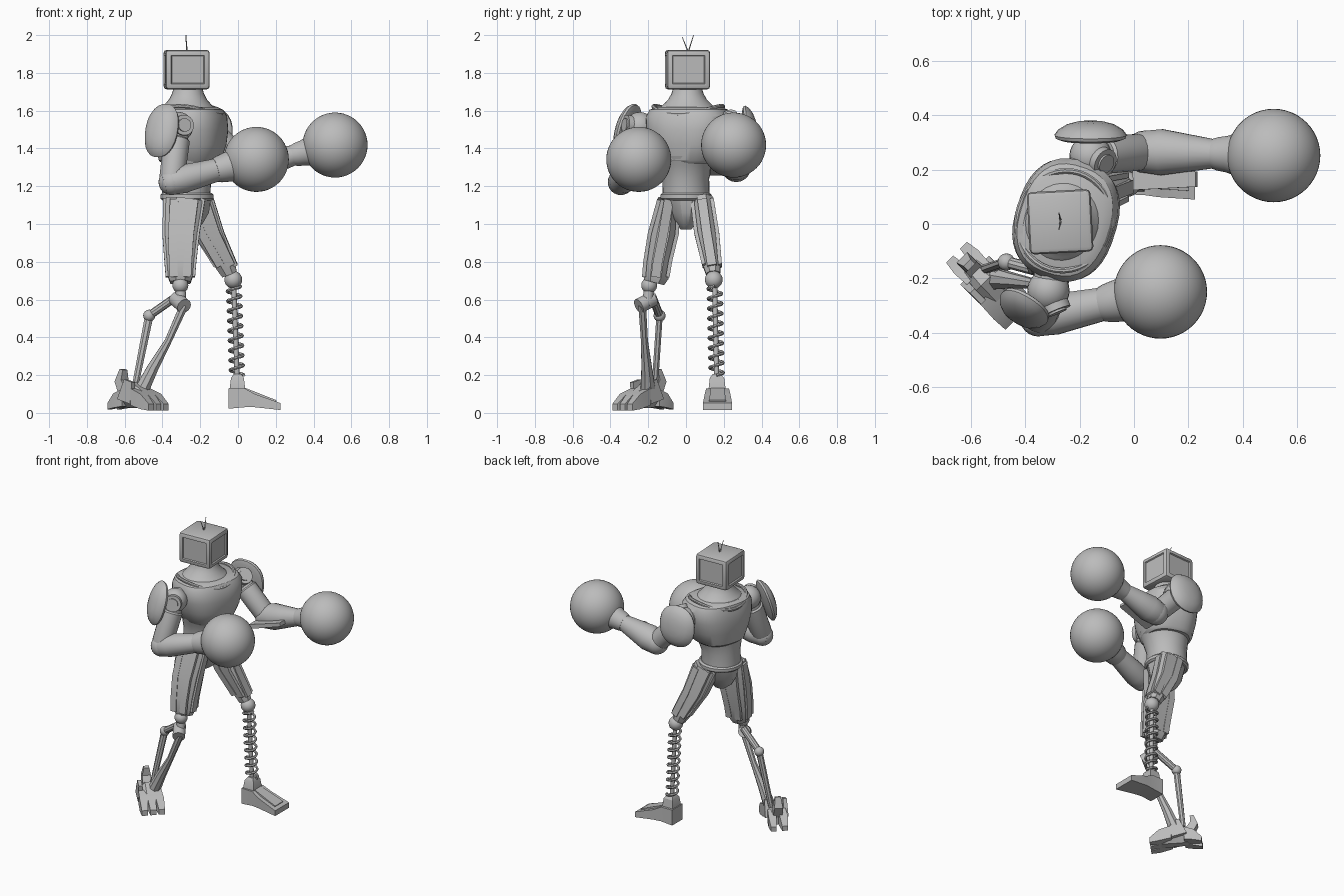
import bpy, bmesh, math
from mathutils import Vector as V, Matrix

old = bpy.data.objects.get("Cube")
if old:
    bpy.data.objects.remove(old)

grey = bpy.data.materials.new("plain grey")
grey.use_nodes = True
grey.diffuse_color = (0.5, 0.5, 0.5, 1)
grey.node_tree.nodes["Principled BSDF"].inputs["Base Color"].default_value = (0.5, 0.5, 0.5, 1)
parts = []


def finish(name, bm):
    bmesh.ops.recalc_face_normals(bm, faces=bm.faces)
    mesh = bpy.data.meshes.new(name)
    bm.to_mesh(mesh)
    bm.free()
    mesh.materials.append(grey)
    obj = bpy.data.objects.new(name, mesh)
    bpy.context.collection.objects.link(obj)
    parts.append(obj)
    return obj


def loft(name, rings, sides=20, ref=(1, 0, 0), axis=None, power=1):
    """Skin rings of (centre, radius along ref, radius across) into a capped solid."""
    bm = bmesh.new()
    pts = [V(r[0]) for r in rings]
    grow = math.sqrt(2) if sides == 4 else 1
    loops = []
    for i, (_, ra, rb) in enumerate(rings):
        n = V(axis) if axis else pts[min(i + 1, len(pts) - 1)] - pts[max(i - 1, 0)]
        n.normalize()
        a = (V(ref) - n * n.dot(V(ref))).normalized()
        b = n.cross(a)
        loop = []
        for k in range(sides):
            t = 2 * math.pi * (k + 0.5) / sides
            c, s = (math.copysign(abs(q) ** power, q) for q in (math.cos(t), math.sin(t)))
            loop.append(bm.verts.new(pts[i] + a * c * ra * grow + b * s * rb * grow))
        loops.append(loop)
    for lo, hi in zip(loops, loops[1:]):
        for k in range(sides):
            j = (k + 1) % sides
            bm.faces.new((lo[k], lo[j], hi[j], hi[k]))
    bm.faces.new(loops[0][::-1])
    bm.faces.new(loops[-1])
    return finish(name, bm)


def rod(name, a, b, ra, rb=None, sides=20):
    ref = (0, 1, 0) if abs(b[1] - a[1]) < 0.8 * (V(b) - V(a)).length else (0, 0, 1)
    return loft(name, [(a, ra, ra), (b, rb or ra, rb or ra)], sides, ref)


def ball(name, c, r, seg=24):
    bm = bmesh.new()
    bmesh.ops.create_uvsphere(bm, u_segments=seg, v_segments=seg // 2, radius=r,
                              matrix=Matrix.Translation(c))
    return finish(name, bm)


def pad(name, c, n, high, wide):
    n = V(n).normalized()
    steps = [(-0.02, 0.8), (-0.012, 0.97), (0, 1), (0.018, 0.9), (0.036, 0.68), (0.047, 0.4), (0.05, 0.1)]
    loft(name, [(V(c) + n * d, high * s, wide * s) for d, s in steps], 24, (0, 0, 1), power=0.9)


# Head: monitor-like box with recessed sides, two aerials
bm = bmesh.new()
bmesh.ops.create_cube(bm, size=1, matrix=Matrix.Translation((-0.272, 0.008, 1.817))
                      @ Matrix.Rotation(math.radians(3), 4, 'Z') @ Matrix.Diagonal((0.235, 0.23, 0.21, 1)))
bmesh.ops.bevel(bm, geom=bm.edges[:], offset=0.018, segments=2, profile=0.5, affect='EDGES')
bm.normal_update()
walls = [f for f in bm.faces if abs(f.normal.z) < 0.1 and f.calc_area() > 0.02]
bmesh.ops.inset_individual(bm, faces=walls, thickness=0.016, depth=0)
bmesh.ops.inset_individual(bm, faces=walls, thickness=0.006, depth=-0.008)
finish("head", bm)
for y, z in ((0.04, 2.0), (-0.02, 1.99)):
    rod("aerial", (-0.27, 0.012, 1.91), (-0.276, y, z), 0.004, 0.002, 6)

# Torso, turned so the left shoulder leads
turn = (0.95, -0.3, 0)
up = (0, 0, 1)
loft("neck", [((-0.265, 0.008, z), a, b) for z, a, b in
              ((1.55, 0.17, 0.19), (1.6, 0.152, 0.165), (1.63, 0.125, 0.132), (1.66, 0.1, 0.102),
               (1.69, 0.085, 0.085), (1.72, 0.076, 0.076))], 28, turn, up)
loft("abdomen", [((x, 0, z), a, b) for x, z, a, b in
                 ((-0.275, 1.15, 0.128, 0.125), (-0.27, 1.24, 0.13, 0.122),
                  (-0.26, 1.31, 0.145, 0.14), (-0.25, 1.36, 0.16, 0.16))], 28, turn, up)
loft("chest", [((x, 0.015, z), a, b) for x, z, a, b in
               ((-0.255, 1.32, 0.14, 0.145), (-0.255, 1.335, 0.158, 0.163), (-0.25, 1.42, 0.18, 0.2),
                (-0.25, 1.5, 0.187, 0.222), (-0.25, 1.57, 0.18, 0.225), (-0.255, 1.605, 0.165, 0.205),
                (-0.26, 1.62, 0.14, 0.17))], 36, turn, up, 0.8)
fwd, side = V(turn).normalized(), V((0.3, 0.95, 0)).normalized()
collar = []
for k in range(41):
    t = 2 * math.pi * k / 40
    p = V((-0.257, 0.012, 1.625 - 0.045 * math.cos(t) ** 2))
    collar.append((p + fwd * 0.172 * math.cos(t) + side * 0.185 * math.sin(t), 0.011, 0.011))
loft("collar", collar, 8, up)
loft("belt", [((-0.27, 0, z), r, r - 0.005) for z, r in
              ((1.125, 0.13), (1.135, 0.142), (1.155, 0.142), (1.165, 0.13))], 28, axis=up)
loft("pelvis", [((-0.265, 0, z), a, b) for z, a, b in
                ((1.13, 0.125, 0.12), (1.06, 0.115, 0.09), (1.0, 0.08, 0.05), (0.97, 0.04, 0.03))], 12, axis=up)


# Arms: shoulder, upper arm, elbow, forearm with cuff, round glove
def arm(tag, root, shoulder, elbow, glove, r_elbow, r_wrist, disc):
    s, e, g = V(shoulder), V(elbow), V(glove)
    rod(tag + "_shoulder_link", root, shoulder, 0.06)
    ball(tag + "_shoulder", s, 0.078)
    d = V(disc).normalized()
    rod(tag + "_shoulder_disc", s + d * 0.04, s + d * 0.082, 0.055)
    rod(tag + "_shoulder_cap", s + d * 0.08, s + d * 0.09, 0.036)
    loft(tag + "_upper_arm", [(s.lerp(e, t), r, r) for t, r in
                              ((0, 0.055), (0.22, 0.06), (0.25, 0.07), (0.9, 0.068), (1, 0.06))], 20, (0, 1, 0))
    ball(tag + "_elbow", e, r_elbow)
    f = (g - e).normalized()
    reach = (g - e).length - 0.165
    loft(tag + "_forearm", [(e + f * reach * t, r, r) for t, r in
                            ((-0.15, r_elbow * 0.75), (0.0, r_elbow), (0.2, r_elbow * 1.1),
                             (0.5, r_elbow * 0.6 + r_wrist * 0.45), (0.85, r_wrist))], 20, (0, 1, 0))
    loft(tag + "_cuff", [(e + f * reach * t, r, r) for t, r in
                         ((0.8, r_wrist + 0.004), (0.86, r_wrist + 0.01), (0.97, r_wrist + 0.016),
                          (1.12, 0.085))], 24, (0, 1, 0))
    ball(tag + "_glove", g, 0.172, 48)


arm("right", (-0.3, -0.13, 1.53), (-0.315, -0.245, 1.515), (-0.352, -0.345, 1.222),
    (0.097, -0.25, 1.342), 0.069, 0.061, (0.35, -0.85, 0.1))
arm("left", (-0.21, 0.17, 1.53), (-0.16, 0.25, 1.51), (0.04, 0.266, 1.3),
    (0.514, 0.252, 1.418), 0.078, 0.052, (0.6, -0.3, 0.6))
pad("right_shoulder_pad", (-0.405, -0.31, 1.495), (-0.5, -0.8, 0.28), 0.148, 0.1)
pad("left_shoulder_pad", (-0.16, 0.328, 1.49), (0, 0.95, 0.1), 0.138, 0.133)
loft("left_forearm_plate", [((0, 0.16, 1.27), 0.035, 0.015), ((0.23, 0.165, 1.34), 0.028, 0.012)], 4, (0, 1, 0))


# Thighs: faceted tapered shells with raised strips
def thigh(tag, rings):
    loft(tag + "_thigh", rings, 8)
    for dx, dy in ((0.5, 0.85), (-0.5, 0.85), (0.5, -0.85), (-0.5, -0.85), (0.94, 0), (-0.94, 0)):
        strip = [(V(c) + V((dx * a, dy * b, 0)), 0.022 if dy else 0.012, 0.01 if dy else 0.025)
                 for c, a, b in rings[:-1]]
        loft(tag + "_thigh_strip", strip, 4)


thigh("right", [((-0.285, -0.09, 1.13), 0.105, 0.062), ((-0.302, -0.12, 0.95), 0.092, 0.085),
                ((-0.305, -0.15, 0.8), 0.077, 0.078), ((-0.305, -0.16, 0.72), 0.07, 0.074),
                ((-0.305, -0.168, 0.69), 0.058, 0.058)])
thigh("left", [((-0.22, 0.085, 1.13), 0.085, 0.062), ((-0.155, 0.11, 0.95), 0.075, 0.066),
               ((-0.065, 0.138, 0.78), 0.055, 0.05), ((-0.045, 0.143, 0.735), 0.045, 0.04)])

# Left shin: ball knee, core rod, coil spring
ball("left_knee", (-0.025, 0.147, 0.705), 0.047)
low, high = V((-0.005, 0.162, 0.2)), V((-0.022, 0.152, 0.67))
rod("left_shin_core", low, high, 0.014, sides=12)
turns, step = 9, 18
coil = []
for k in range(turns * step + 1):
    t = 2 * math.pi * k / step
    p = low.lerp(high, k / (turns * step))
    coil.append((p + V((math.cos(t), math.sin(t), 0)) * 0.036, 0.0085, 0.0085))
loft("left_shin_spring", coil, 6, up)

# Left foot: wedge shoe with ankle block and top plate
loft("left_foot", [((x, 0.167, (a + b) / 2), w, (b - a) / 2) for x, a, b, w in
                   ((-0.05, 0.022, 0.13, 0.058), (0.035, 0.03, 0.13, 0.06),
                    (0.09, 0.03, 0.1, 0.068), (0.225, 0.015, 0.052, 0.077))], 4, (0, 1, 0), (1, 0, 0))
loft("left_ankle", [((-0.003, 0.165, 0.12), 0.042, 0.046), ((-0.003, 0.164, 0.185), 0.034, 0.038),
                    ((-0.003, 0.163, 0.205), 0.02, 0.022)], 4, axis=up)
loft("left_foot_plate", [((0.03, 0.167, 0.127), 0.035, 0.008), ((0.2, 0.167, 0.06), 0.045, 0.008)], 4, (0, 1, 0))

# Right shin: hinge, front blade, rear linkage rod
ball("right_knee", (-0.305, -0.195, 0.675), 0.042)
rod("right_knee_post", (-0.305, -0.195, 0.67), (-0.3, -0.205, 0.57), 0.028, sides=12)
rod("right_knee_hinge", (-0.33, -0.175, 0.605), (-0.285, -0.25, 0.565), 0.04)
loft("right_shin_blade", [((-0.285, -0.232, 0.57), 0.024, 0.022), ((-0.37, -0.22, 0.38), 0.02, 0.02),
                          ((-0.45, -0.208, 0.24), 0.032, 0.03), ((-0.52, -0.2, 0.1), 0.042, 0.045)], 8)
rod("right_link", (-0.32, -0.18, 0.62), (-0.47, -0.14, 0.515), 0.022, sides=10)
ball("right_link_joint", (-0.47, -0.14, 0.515), 0.032, 16)
loft("right_rear_rod", [((-0.47, -0.14, 0.515), 0.024, 0.018), ((-0.545, -0.165, 0.14), 0.018, 0.018)], 8)


# Right foot: clawed, pointing diagonally outward
def at(f, s, z):
    return V((-0.532, -0.225, z)) + V((f + s, s - f, 0)) * 0.707


toe_dir, across = (0.707, -0.707, 0), (0.707, 0.707, 0)
loft("right_foot", [(at(f, 0, (a + b) / 2), w, (b - a) / 2) for f, a, b, w in
                    ((-0.1, 0.03, 0.13, 0.045), (-0.02, 0.02, 0.17, 0.062), (0.09, 0.02, 0.1, 0.066))],
     8, across, toe_dir)
for s in (-1, 0, 1):
    loft("right_toe", [(at(f, s * w, z), 0.026 * k, h) for f, w, z, k, h in
                       ((0.02, 0.045, 0.085, 1.1, 0.045), (0.1, 0.052, 0.06, 1, 0.04),
                        (0.158, 0.055, 0.03, 0.75, 0.018))], 4, across, toe_dir)
for s in (-1, 1):
    loft("right_heel_claw", [(at(-0.06, s * 0.03, 0.08), 0.028, 0.045), (at(-0.12, s * 0.036, 0.065), 0.026, 0.038),
                             (at(-0.172, s * 0.036, 0.035), 0.018, 0.016)], 4, across, toe_dir)
    loft("right_ankle_guard", [(at(-0.03, s * 0.06, 0.06), 0.015, 0.05),
                               (at(0.0, s * 0.06, 0.17), 0.012, 0.03)], 4, across)
loft("right_heel_spur", [(at(-0.08, 0, 0.1), 0.03, 0.03), (at(-0.12, 0, 0.17), 0.028, 0.025),
                         (at(-0.105, 0, 0.23), 0.018, 0.012)], 4, across)

# Smooth the round forms, keep facets crisp
bpy.ops.object.select_all(action='DESELECT')
for obj in parts:
    obj.select_set(True)
bpy.context.view_layer.objects.active = parts[0]
bpy.ops.object.shade_smooth_by_angle(angle=math.radians(32))
